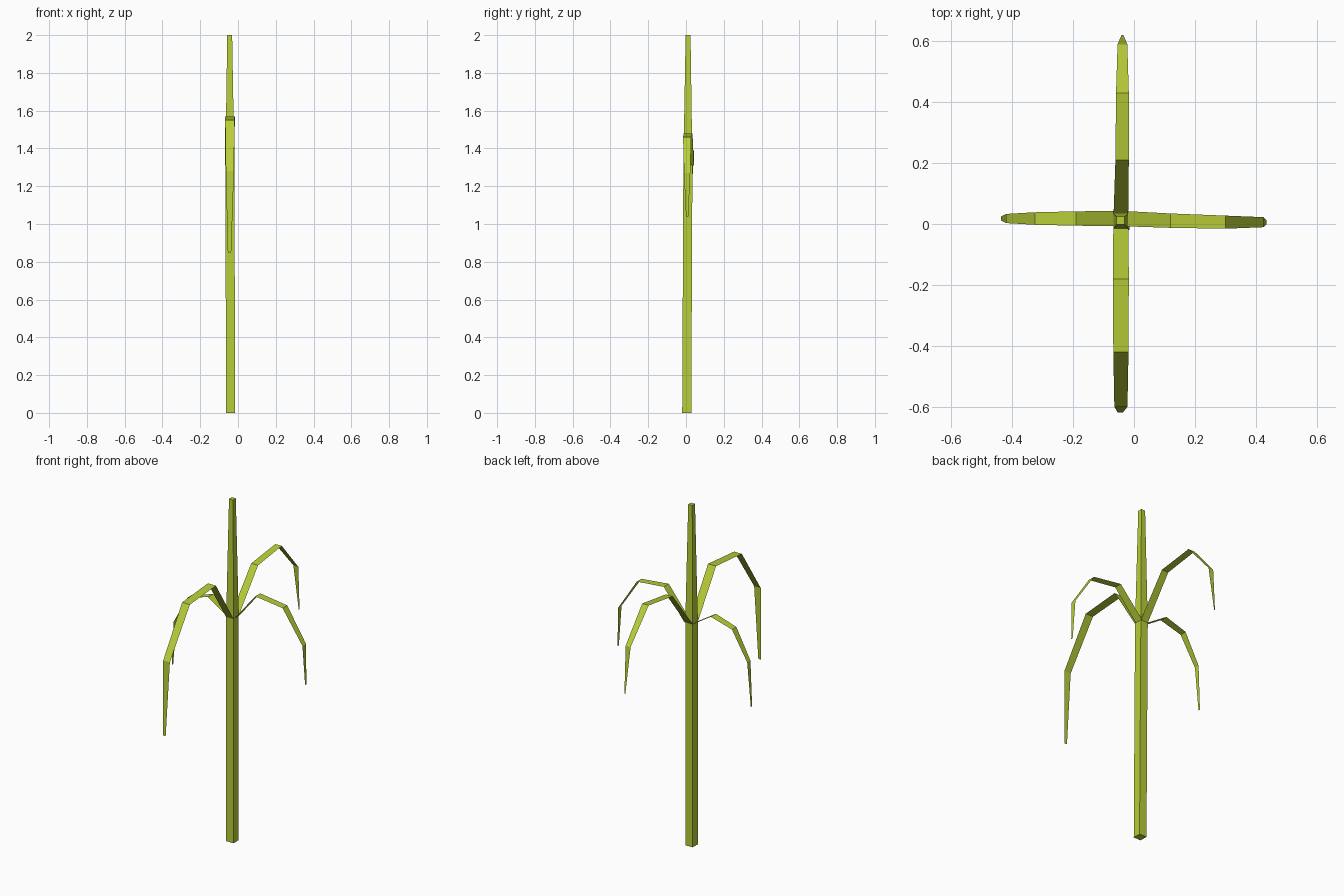
import bpy, bmesh
from mathutils import Vector

if "Cube" in bpy.data.objects:
    bpy.data.objects.remove(bpy.data.objects["Cube"])

mat = bpy.data.materials.new("leaf_green")
mat.diffuse_color = (0.48, 0.61, 0.04, 1)
mat.use_nodes = True
mat.node_tree.nodes["Principled BSDF"].inputs["Base Color"].default_value = mat.diffuse_color


def finish(name, bm):
    me = bpy.data.meshes.new(name)
    bm.to_mesh(me)
    bm.free()
    me.materials.append(mat)
    ob = bpy.data.objects.new(name, me)
    bpy.context.collection.objects.link(ob)
    return ob


def stalk(name, rings):
    """Square stalk through (x, y, z, width) sections."""
    bm = bmesh.new()
    loops = []
    for x, y, z, w in rings:
        h = w / 2
        loops.append([bm.verts.new((x + i * h, y + j * h, z))
                      for i, j in ((-1, -1), (1, -1), (1, 1), (-1, 1))])
    for a, b in zip(loops, loops[1:]):
        for i in range(4):
            k = (i + 1) % 4
            bm.faces.new((a[i], a[k], b[k], b[i]))
    bm.faces.new(loops[0][::-1])
    bm.faces.new(loops[-1])
    return finish(name, bm)


def leaf(name, points, side):
    """Flat folded strip through (x, y, z, width) points, widened along side."""
    bm = bmesh.new()
    side = Vector(side)
    rows = [[bm.verts.new(Vector(p[:3]) + side * s * p[3] / 2) for s in (-1, 1)]
            for p in points]
    for a, b in zip(rows, rows[1:]):
        bm.faces.new((a[0], a[1], b[1], b[0]))
    return finish(name, bm)


# Central stalk, tapering above the leaf joint
stalk("stalk", [(-0.039, 0.004, 0, 0.048), (-0.043, 0.01, 1.31, 0.048),
                (-0.044, 0.011, 2, 0.026)])

# Four drooping leaves
leaf("right_leaf", [(-0.02, 0.017, 1.31, 0.05), (0.12, 0.011, 1.48, 0.047),
                    (0.30, 0.006, 1.46, 0.043), (0.425, 0.006, 1.27, 0.033),
                    (0.435, 0.006, 1.04, 0.012)], (0, 1, 0))
leaf("left_leaf", [(-0.065, 0.018, 1.31, 0.05), (-0.19, 0.018, 1.39, 0.047),
                   (-0.325, 0.018, 1.35, 0.041), (-0.42, 0.018, 1.18, 0.03),
                   (-0.437, 0.018, 0.92, 0.012)], (0, -1, 0))
leaf("back_leaf", [(-0.043, 0.033, 1.31, 0.048), (-0.039, 0.21, 1.54, 0.044),
                   (-0.038, 0.43, 1.57, 0.042), (-0.038, 0.59, 1.385, 0.032),
                   (-0.038, 0.62, 1.12, 0.006)], (-1, 0, 0))
leaf("front_leaf", [(-0.043, -0.014, 1.31, 0.05), (-0.043, -0.18, 1.57, 0.052),
                    (-0.043, -0.42, 1.55, 0.05), (-0.043, -0.60, 1.28, 0.043),
                    (-0.045, -0.618, 0.85, 0.018)], (1, 0, 0))
